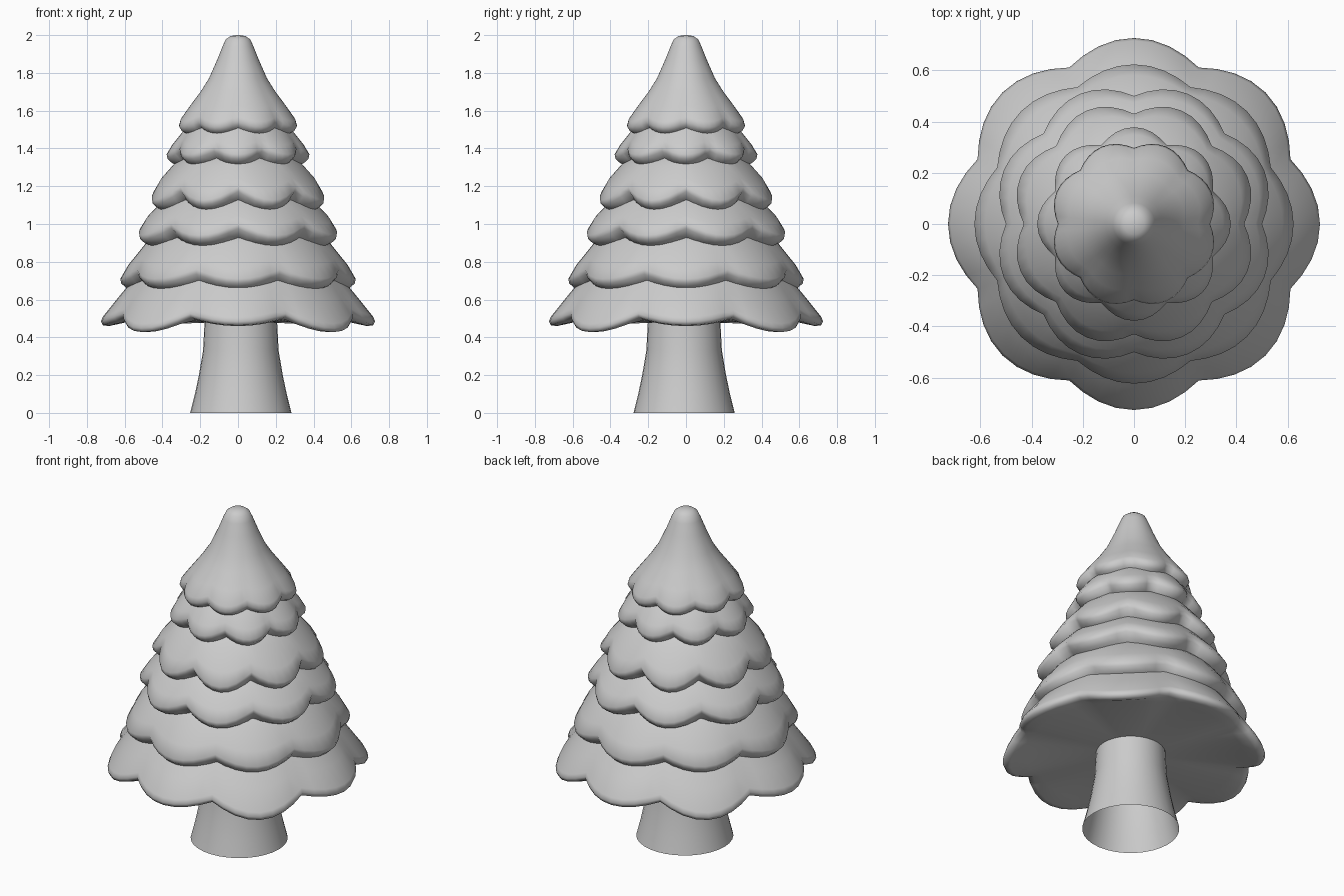
import bpy, bmesh
from math import sin, cos, pi, radians

cube = bpy.data.objects.get("Cube")
if cube:
    bpy.data.objects.remove(cube)

grey = bpy.data.materials.new("light_grey")
grey.use_nodes = True
colour = (0.6, 0.6, 0.6, 1)
grey.diffuse_color = colour
grey.node_tree.nodes["Principled BSDF"].inputs["Base Color"].default_value = colour

SEGMENTS = 64


def lathe(name, rings, shape, segments=SEGMENTS, cap_start=False, cap_end=False):
    """Skin a stack of rings; shape(ring, angle) gives each point."""
    bm = bmesh.new()
    loops = [[bm.verts.new(shape(ring, 2 * pi * i / segments)) for i in range(segments)]
             for ring in rings]
    for a, b in zip(loops, loops[1:]):
        for i in range(segments):
            j = (i + 1) % segments
            bm.faces.new((a[i], a[j], b[j], b[i]))
    if cap_start:
        bm.faces.new(loops[0])
    if cap_end:
        bm.faces.new(loops[-1])
    bmesh.ops.recalc_face_normals(bm, faces=bm.faces)
    mesh = bpy.data.meshes.new(name)
    bm.to_mesh(mesh)
    bm.free()
    obj = bpy.data.objects.new(name, mesh)
    bpy.context.collection.objects.link(obj)
    mesh.materials.append(grey)
    bpy.ops.object.select_all(action="DESELECT")
    obj.select_set(True)
    bpy.context.view_layer.objects.active = obj
    bpy.ops.object.shade_smooth_by_angle(angle=radians(75))
    return obj


def branch_tier(name, rings, phase, bulge, droop, corner_droop=0.0):
    """Skirt with eight scallops; each ring is radius, height, scallop strength."""
    def shape(ring, a):
        r, z, strength = ring
        lobe = abs(cos(4 * (a - radians(phase)))) - 0.6
        r += strength * bulge * lobe
        z -= strength * (droop * lobe - corner_droop * cos(4 * a))
        return r * cos(a), r * sin(a), z
    return lathe(name, rings, shape, cap_start=True, cap_end=True)


# Trunk, flared and open at the foot
lathe("trunk", [(0.268, 0), (0.243, 0.1), (0.222, 0.2), (0.2, 0.33), (0.19, 0.52)],
      lambda ring, a: (0.015 + ring[0] * cos(a), -0.01 + ring[0] * sin(a), ring[1]),
      segments=32)

# Bottom tier with a flat underside
branch_tier("bottom_branches",
            [(0.4, 0.86, 0), (0.53, 0.73, 0.3), (0.62, 0.61, 0.7), (0.69, 0.515, 1),
             (0.7, 0.49, 1), (0.69, 0.47, 1), (0.66, 0.465, 0.9), (0.59, 0.48, 0.3),
             (0.2, 0.48, 0)],
            0, 0.065, 0.06, 0.018)

# Upper tiers: name, top radius, top height, rim radius, rim height, phase, bulge, droop
tiers = [
    ("lower_branches", 0.36, 1.02, 0.605, 0.73, 0, 0.045, 0.05),
    ("middle_branches", 0.3, 1.2, 0.53, 0.965, 22.5, 0.05, 0.06),
    ("upper_middle_branches", 0.22, 1.42, 0.46, 1.155, 22.5, 0.05, 0.07),
    ("upper_branches", 0.2, 1.58, 0.36, 1.385, 0, 0.045, 0.04),
]
for name, r0, z0, r1, z1, phase, bulge, droop in tiers:
    dr, dz = r1 - r0, z0 - z1
    branch_tier(name,
                [(r0, z0, 0), (r0 + dr * 0.5, z0 - dz * 0.4, 0.3),
                 (r0 + dr * 0.85, z0 - dz * 0.77, 0.7), (r1, z1, 1),
                 (r1 - 0.005, z1 - 0.025, 1), (r1 - 0.03, z1 - 0.05, 0.9),
                 (r1 - 0.08, z1 - 0.08, 0.5), (r0 * 0.7, z1 - 0.08, 0)],
                phase, bulge, droop)

# Crown with a rounded tip
branch_tier("crown",
            [(0.01, 2.0, 0), (0.04, 1.995, 0), (0.065, 1.977, 0), (0.082, 1.94, 0),
             (0.11, 1.87, 0), (0.155, 1.77, 0.1), (0.2, 1.7, 0.3), (0.26, 1.62, 0.6),
             (0.307, 1.555, 1), (0.315, 1.525, 1), (0.3, 1.5, 1), (0.26, 1.475, 0.5),
             (0.15, 1.47, 0)],
            22.5, 0.03, 0.03)
